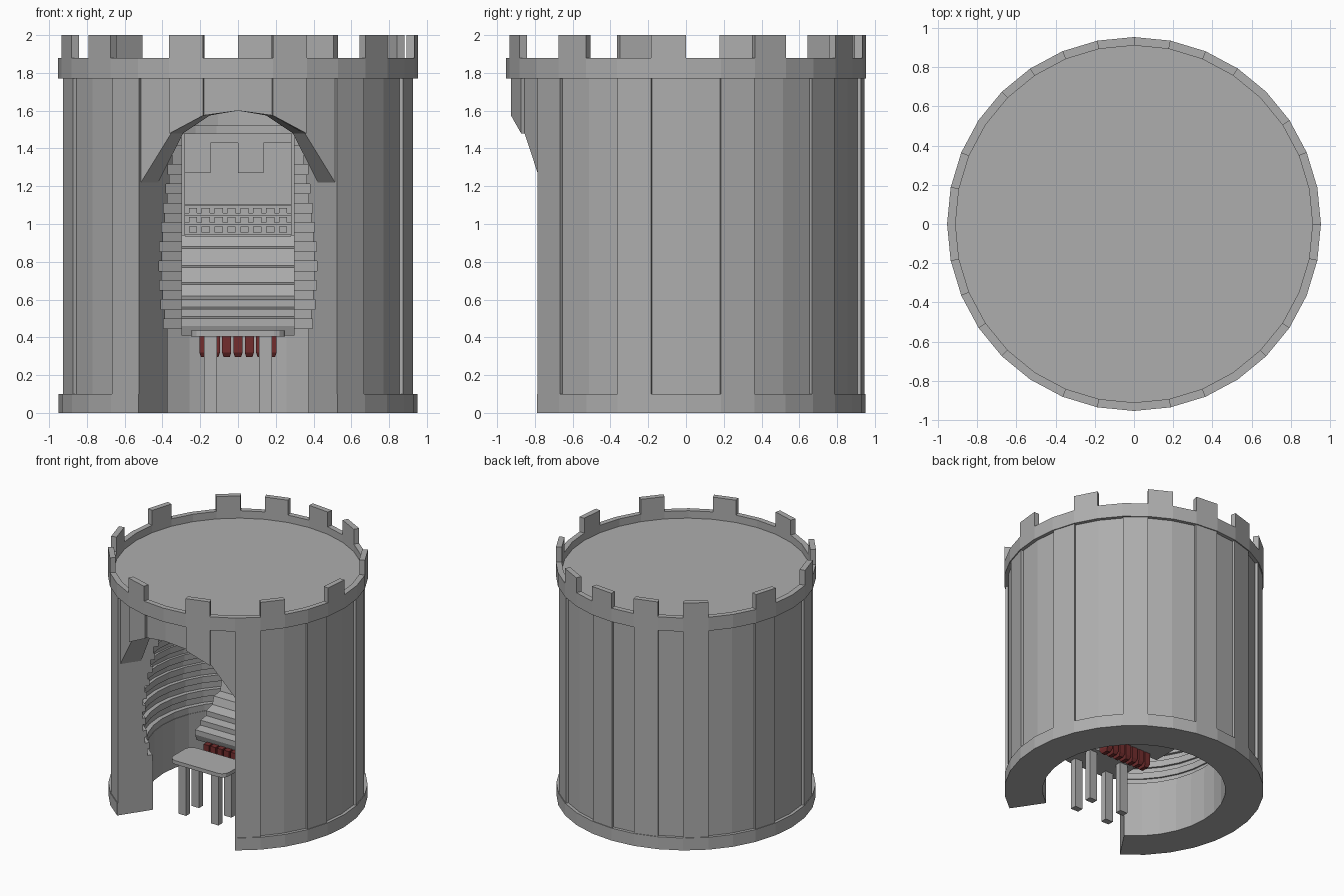
import bpy, bmesh, math

if "Cube" in bpy.data.objects:
    bpy.data.objects.remove(bpy.data.objects["Cube"])

SEG = math.radians(11.25)  # the tower has 32 sides


def material(name, rgb):
    m = bpy.data.materials.new(name)
    m.diffuse_color = (*rgb, 1)
    m.use_nodes = True
    m.node_tree.nodes["Principled BSDF"].inputs["Base Color"].default_value = m.diffuse_color
    return m


STONE = material("grey stone", (0.42, 0.42, 0.42))
RED = material("dark red", (0.17, 0.027, 0.027))


def finish(bm, name, mat):
    bmesh.ops.recalc_face_normals(bm, faces=bm.faces)
    me = bpy.data.meshes.new(name)
    bm.to_mesh(me)
    bm.free()
    me.materials.append(mat)
    ob = bpy.data.objects.new(name, me)
    bpy.context.collection.objects.link(ob)
    return ob


def sweep(name, profile, s0, s1):
    """Turn a closed (radius, z) outline from side s0 to s1; side 0 starts at the front, +x next.
    The outline may be a function of the side number."""
    bm = bmesh.new()
    full = s1 - s0 == 32
    rows = []
    for s in range(s0, s1 if full else s1 + 1):
        pts = profile(s) if callable(profile) else profile
        a = s * SEG
        rows.append([bm.verts.new((r * math.sin(a), -r * math.cos(a), z)) for r, z in pts])
    n = len(rows[0])
    pairs = list(zip(rows, rows[1:])) + ([(rows[-1], rows[0])] if full else [])
    for a, b in pairs:
        for i in range(n):
            j = (i + 1) % n
            bm.faces.new((a[i], a[j], b[j], b[i]))
    if not full:
        bm.faces.new(rows[0])
        bm.faces.new(rows[-1])
    return finish(bm, name, STONE)


def box(name, x0, x1, y0, y1, z0, z1, mat=STONE, bevel=0, taper=1):
    bm = bmesh.new()
    bmesh.ops.create_cube(bm, size=1)
    for v in bm.verts:
        t = taper if v.co.z < 0 else 1
        v.co = ((x0 + x1) / 2 + v.co.x * t * (x1 - x0),
                (y0 + y1) / 2 + v.co.y * t * (y1 - y0),
                (z0 + z1) / 2 + v.co.z * (z1 - z0))
    if bevel:
        upright = [e for e in bm.edges if abs(e.verts[0].co.z - e.verts[1].co.z) > 1e-4]
        bmesh.ops.bevel(bm, geom=upright, offset=bevel, segments=3, profile=0.5, affect='EDGES')
    return finish(bm, name, mat)


# Main wall: plain outside, corbelled beehive inside
def inner_radius(z):
    if z < 1.15:
        return 0.68 + 0.06 * math.sin(math.pi * (z - 0.4) / 0.75)
    return 0.68 - 0.16 * ((z - 1.15) / 0.45) ** 1.5


inside = [(0.67, 0), (0.67, 0.395)]
BANDS = 24
for i in range(BANDS):
    z0 = 0.395 + i * 1.225 / BANDS
    z1 = z0 + 1.225 / BANDS
    r = inner_radius((z0 + z1) / 2) + (0.012 if i % 2 else -0.012)
    inside += [(r, z0), (r, z1)]
outside = [(0.5, 1.77), (0.925, 1.77), (0.925, 0.1), (0.95, 0.1), (0.95, 0)]
sweep("tower_wall", inside + outside, 3, 29)

# Header over the doorway with a faceted arch
ARCH = [1.6, 1.575, 1.48, 1.22]
sweep("doorway_arch", lambda s: [(0.925, ARCH[abs(s)]), (0.925, 1.78),
                                 (0.76, 1.78), (0.76, ARCH[abs(s)])], -3, 3)

# Raised pilasters between the recessed wall panels
for s in (3, 6, 9, 12, 15, 17, 19, 22, 25, 28):
    sweep("pilaster", [(0.91, 0.09), (0.945, 0.09), (0.945, 1.78), (0.91, 1.78)], s, s + 1)
for s in (-2, 1):
    sweep("arch_pilaster", lambda k: [(0.91, ARCH[abs(k)]), (0.945, ARCH[abs(k)]),
                                      (0.945, 1.78), (0.91, 1.78)], s, s + 1)

# Roof slab, parapet and merlons
bm = bmesh.new()
bmesh.ops.create_cone(bm, cap_ends=True, segments=32, radius1=0.915, radius2=0.915, depth=0.2)
bmesh.ops.translate(bm, verts=bm.verts, vec=(0, 0, 1.72))
finish(bm, "roof", STONE)
sweep("parapet", [(0.91, 1.77), (0.953, 1.77), (0.953, 1.88), (0.91, 1.88)], 0, 32)
for s in (-2, 1, 4, 7, 10, 13, 15, 17, 19, 22, 25, 27):
    sweep("merlon", [(0.91, 1.87), (0.953, 1.87), (0.953, 2), (0.91, 2)], s, s + 1)

# Stepped console inside, an outline in (y, z) extruded along x
outline = [(-0.1, 0.41), (-0.12, 0.46), (-0.12, 0.5), (-0.05, 0.51), (-0.05, 0.55),
           (0.02, 0.56), (0.02, 0.6), (0.1, 0.62), (0.12, 0.68), (0.2, 0.69),
           (0.22, 0.77), (0.29, 0.78), (0.31, 0.87), (0.36, 0.88), (0.38, 0.94),
           (0.38, 1.48), (0.48, 1.48), (0.48, 0.41)]
bm = bmesh.new()
face = bm.faces.new([bm.verts.new((-0.3, y, z)) for y, z in outline])
ext = bmesh.ops.extrude_face_region(bm, geom=[face])
bmesh.ops.translate(bm, vec=(0.6, 0, 0),
                    verts=[g for g in ext["geom"] if isinstance(g, bmesh.types.BMVert)])
finish(bm, "console", STONE)

# Console details: side strips, top rail, knob grid, upper plates
for sx in (-1, 1):
    xa, xb = sorted((sx * 0.28, sx * 0.3))
    box("console_side_strip", xa, xb, 0.35, 0.39, 0.94, 1.48)
box("console_top_rail", -0.28, 0.28, 0.365, 0.39, 1.43, 1.48)
for z in (0.935, 0.995, 1.045, 1.095):
    box("grid_rail", -0.28, 0.28, 0.36, 0.385, z, z + 0.012)
for row in range(3):
    for col in range(8):
        x = -0.238 + col * 0.068
        z = 0.956 + row * 0.05
        box("grid_knob", x - 0.022, x + 0.022, 0.355, 0.385, z, z + 0.03)
for x in (-0.28, 0.0):
    box("upper_plate", x, x + 0.135, 0.372, 0.385, 1.27, 1.43)

# Red pedals under the console
for i in range(7):
    x = -0.18 + i * 0.06
    box("pedal", x - 0.024, x + 0.024, -0.15, -0.06, 0.32, 0.42, RED)
    box("pedal_tip", x - 0.024, x + 0.024, -0.15, -0.06, 0.295, 0.32, RED, taper=0.65)

# Stool with rounded seat
box("stool_seat", -0.25, 0.25, -0.53, -0.26, 0.405, 0.435, bevel=0.06)
for x in (-0.145, 0.145):
    for y in (-0.48, -0.315):
        box("stool_leg", x - 0.034, x + 0.034, y - 0.025, y + 0.025, 0, 0.41)
